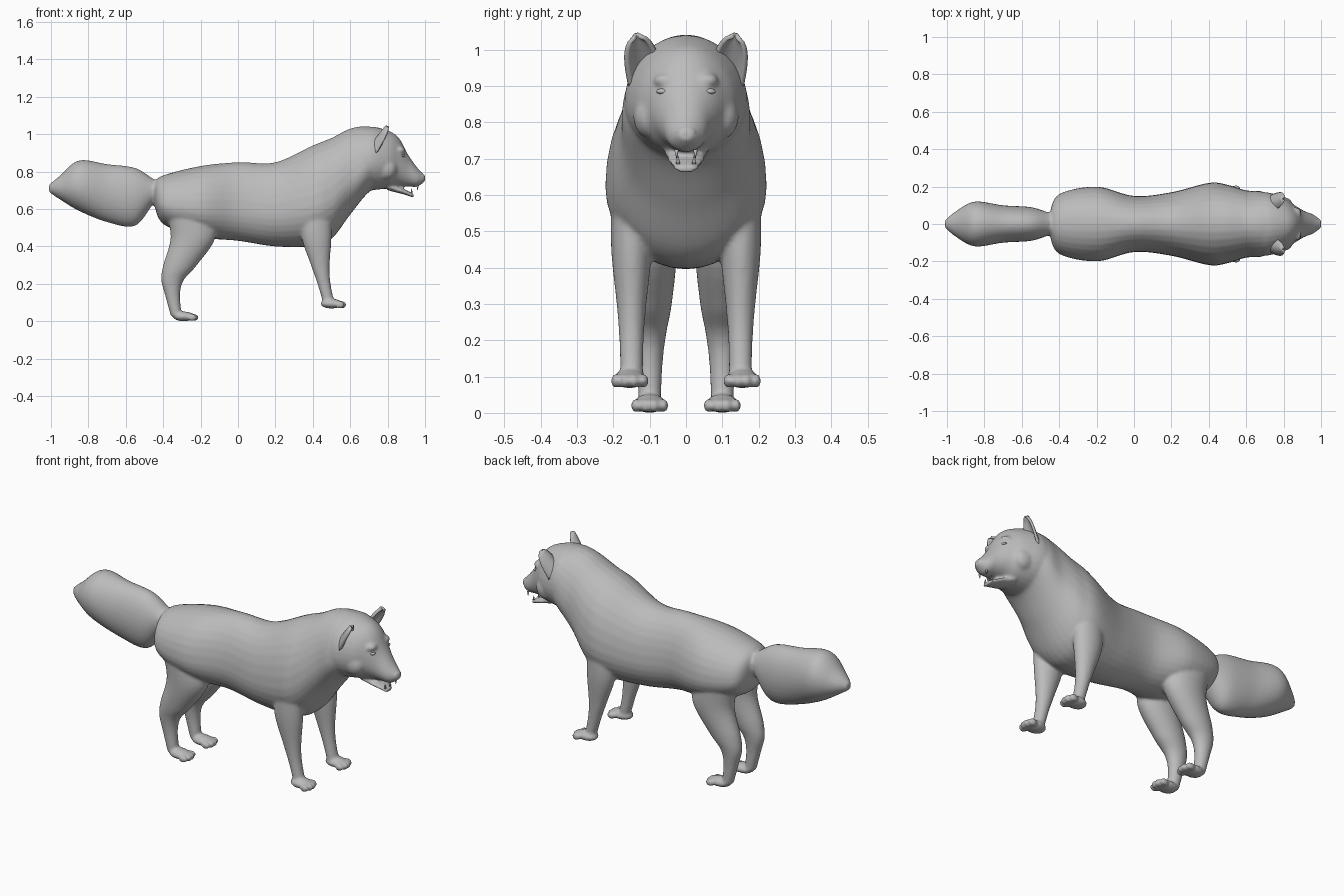
import bpy, bmesh, math
from mathutils import Vector, Matrix

default_cube = bpy.data.objects.get("Cube")
if default_cube:
    bpy.data.objects.remove(default_cube, do_unlink=True)


def make_material(name, colour):
    material = bpy.data.materials.new(name)
    material.use_nodes = True
    material.diffuse_color = colour
    shader = material.node_tree.nodes["Principled BSDF"]
    shader.inputs["Base Color"].default_value = colour
    shader.inputs["Roughness"].default_value = 0.7
    return material


FUR = make_material("fur grey", (0.5, 0.5, 0.5, 1))


def finish(bm, name):
    bmesh.ops.recalc_face_normals(bm, faces=bm.faces)
    for face in bm.faces:
        face.smooth = True
    mesh = bpy.data.meshes.new(name)
    bm.to_mesh(mesh)
    bm.free()
    mesh.materials.append(FUR)
    part = bpy.data.objects.new(name, mesh)
    bpy.context.collection.objects.link(part)
    return part


def curve_through(before, start, end, after, t):
    """Smooth curve from start to end, guided by the neighbouring sections."""
    slope = end - before
    bend = 2 * before - 5 * start + 4 * end - after
    twist = 3 * (start - end) + after - before
    return start + t / 2 * (slope + t * (bend + t * twist))


def smooth_sections(sections, steps=6):
    padded = [sections[0], *sections, sections[-1]]
    for group in zip(padded, padded[1:], padded[2:], padded[3:]):
        for step in range(steps):
            yield [curve_through(*values, step / steps) for values in zip(*group)]
    yield sections[-1]


def loft(bm, sections, ring_point, sides=32):
    rings = []
    for section in smooth_sections(sections):
        angles = [math.tau * k / sides for k in range(sides)]
        rings.append([bm.verts.new(ring_point(section, angle)) for angle in angles])
    for ring, following in zip(rings, rings[1:]):
        for k in range(sides):
            bm.faces.new((ring[k - 1], ring[k], following[k], following[k - 1]))
    bm.faces.new(rings[0])
    bm.faces.new(rings[-1])


def egg_ring(widest):
    """Upright section (x, bottom, top, half width), widest at a share of its height."""
    def point(section, angle):
        x, bottom, top, width = section
        middle = bottom + widest * (top - bottom)
        reach = top - middle if math.sin(angle) > 0 else middle - bottom
        return x, width * math.cos(angle), middle + reach * math.sin(angle)
    return point


def leg_ring(y):
    """Level section (z, x, half length); the leg gets rounder as it gets thinner."""
    def point(section, angle):
        z, x, length = section
        width = length / 2 + 0.016
        return x + length * math.cos(angle), y + width * math.sin(angle), z
    return point


def blob(bm, centre, size):
    matrix = Matrix.LocRotScale(Vector(centre), None, Vector(size))
    bmesh.ops.create_uvsphere(bm, u_segments=20, v_segments=12, radius=1, matrix=matrix)


def paw(bm, x, y, z, side):
    """Pad with a fan of four toes; the middle toes reach further."""
    blob(bm, (x, side * y, z), (0.06, 0.045, 0.026))
    for toe in range(4):
        spread = toe - 1.5
        forward = 0.06 - abs(spread) / 100
        toe_y = y + spread * 0.025
        blob(bm, (x + forward, side * toe_y, z - 0.006), (0.025, 0.015, 0.02))


TRUNK = [
    (-0.45, 0.64, 0.74, 0.06), (-0.4, 0.52, 0.78, 0.16), (-0.2, 0.45, 0.83, 0.2),
    (0, 0.43, 0.85, 0.15), (0.2, 0.4, 0.85, 0.17), (0.4, 0.4, 0.94, 0.22),
    (0.5, 0.44, 0.98, 0.21), (0.6, 0.57, 1.03, 0.18), (0.7, 0.69, 1.04, 0.17),
    (0.8, 0.74, 1, 0.1),
]
HEAD = [
    (0.6, 0.7, 1, 0.14), (0.7, 0.7, 1.04, 0.17), (0.8, 0.71, 1.02, 0.14),
    (0.86, 0.72, 0.98, 0.1), (0.91, 0.72, 0.89, 0.07), (0.96, 0.72, 0.82, 0.05),
    (1, 0.75, 0.78, 0.02),
]
JAW = [(0.8, 0.7, 0.74, 0.06), (0.88, 0.68, 0.71, 0.05), (0.94, 0.66, 0.68, 0.03)]
TAIL = [
    (-0.4, 0.64, 0.74, 0.06), (-0.45, 0.63, 0.76, 0.06), (-0.55, 0.51, 0.82, 0.09),
    (-0.7, 0.53, 0.84, 0.1), (-0.85, 0.59, 0.86, 0.12), (-0.95, 0.65, 0.78, 0.07),
    (-1.01, 0.69, 0.73, 0.02),
]
FRONT_LEG = [(0.6, 0.42, 0.08), (0.45, 0.42, 0.08), (0.3, 0.44, 0.05),
             (0.2, 0.46, 0.035), (0.08, 0.49, 0.03)]
HIND_LEG = [(0.6, -0.27, 0.12), (0.45, -0.24, 0.12), (0.3, -0.31, 0.09),
            (0.22, -0.35, 0.06), (0.14, -0.35, 0.04), (0.03, -0.33, 0.03)]

# Body: overlapping volumes blended into one skin
bm = bmesh.new()
loft(bm, TRUNK, egg_ring(0.4))
loft(bm, HEAD, egg_ring(0.45))
loft(bm, JAW, egg_ring(0.5))
loft(bm, TAIL, egg_ring(0.5))
for side in (1, -1):
    loft(bm, FRONT_LEG, leg_ring(side * 0.15))
    loft(bm, HIND_LEG, leg_ring(side * 0.1))
    paw(bm, 0.5, 0.155, 0.094, side)
    paw(bm, -0.29, 0.1, 0.026, side)
    # Brow and cheek
    blob(bm, (0.865, side * 0.055, 0.915), (0.03, 0.035, 0.02))
    blob(bm, (0.79, side * 0.1, 0.815), (0.06, 0.045, 0.06))
body = finish(bm, "body")
blend = body.modifiers.new("blend", "REMESH")
blend.mode = "VOXEL"
blend.voxel_size = 0.008
blend.use_smooth_shade = True
soften = body.modifiers.new("soften", "SMOOTH")
soften.iterations = 5


def ear(side, name, cells=12):
    """Cupped shell with a rounded tip, opening forward."""
    bm = bmesh.new()
    base, tip = Vector((0.735, 0.11, 0.91)), Vector((0.805, 0.135, 1.035))
    across = Vector((0.15, 1, -0.25)).normalized()
    back = Vector((-0.8, 0.1, 0.5)).normalized()
    bmesh.ops.create_grid(bm, x_segments=cells, y_segments=cells, size=1)
    for vert in bm.verts:
        u, height = vert.co.x, (vert.co.y + 1) / 2
        width = 0.046 * math.sqrt(max(1 - height ** 3.5, 0.02))
        cup = 0.035 * (1 - u * u) * (1 - 0.6 * height)
        vert.co = base.lerp(tip, height) + across * (u * width) + back * cup
        vert.co.y *= side
    shell = finish(bm, name).modifiers.new("thickness", "SOLIDIFY")
    shell.thickness = 0.012
    shell.offset = 0


def fang(bm, x, y, z, turn):
    matrix = Matrix.Translation((x, y, z)) @ Matrix.Rotation(turn, 4, "X")
    bmesh.ops.create_cone(bm, cap_ends=True, segments=10, radius1=0.006,
                          radius2=0.001, depth=0.024, matrix=matrix)


for side, label in ((1, "left"), (-1, "right")):
    ear(side, label + "_ear")

    # Narrow eye
    bm = bmesh.new()
    blob(bm, (0.882, side * 0.064, 0.885), (0.012, 0.018, 0.008))
    finish(bm, label + "_eye")

    # Upper and lower fangs
    bm = bmesh.new()
    fang(bm, 0.96, side * 0.026, 0.713, math.pi)
    fang(bm, 0.928, side * 0.022, 0.697, 0)
    finish(bm, label + "_fangs")

# Nose pad
bm = bmesh.new()
blob(bm, (0.982, 0, 0.77), (0.018, 0.03, 0.02))
finish(bm, "nose")
